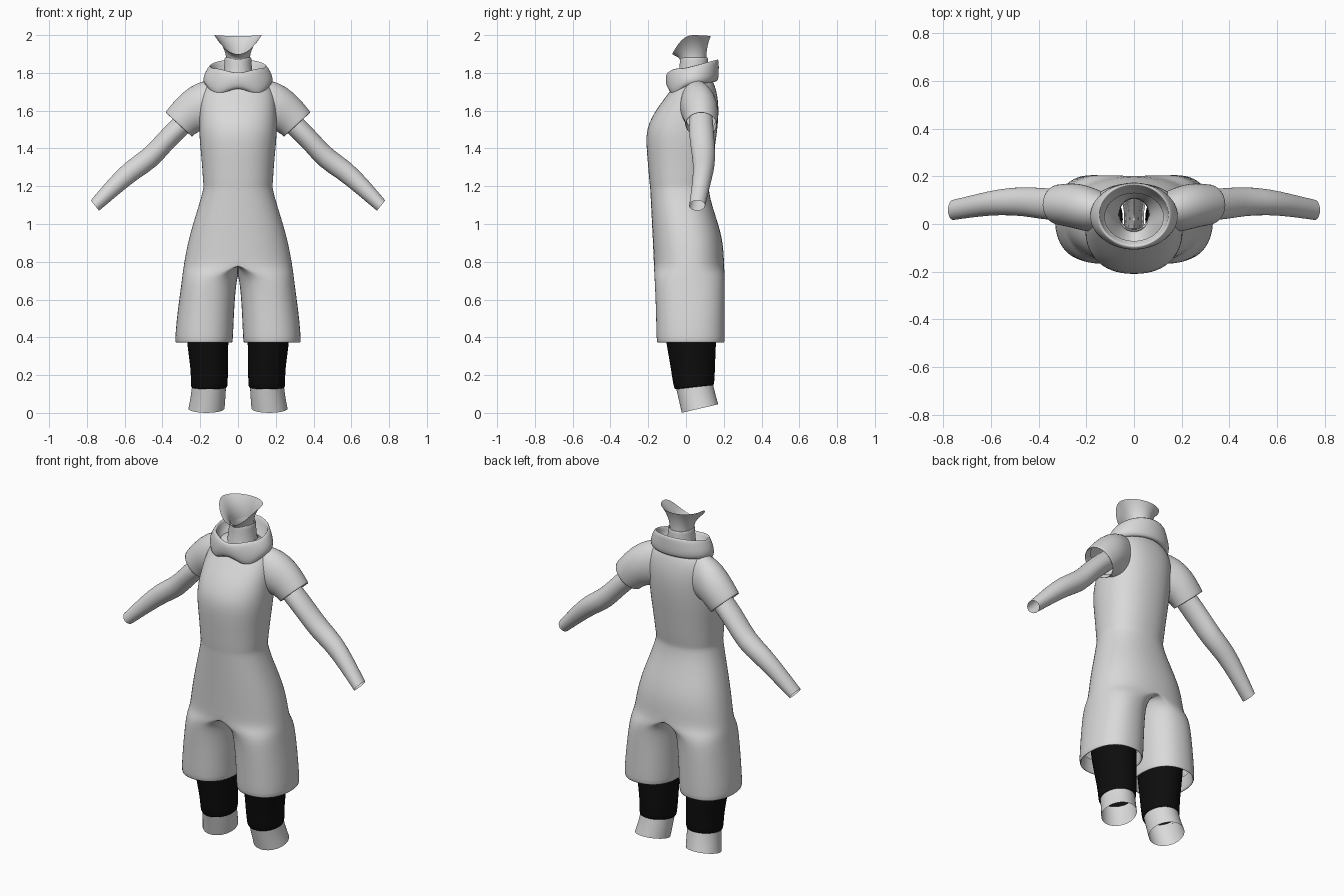
import bpy, bmesh, math
from mathutils import Vector

def material(name, rgb):
    m = bpy.data.materials.new(name)
    m.diffuse_color = (*rgb, 1)
    return m

GREY = material("light_grey", (0.7, 0.7, 0.7))
BLACK = material("black", (0.004, 0.004, 0.004))

def power(v, e):
    return math.copysign(abs(v) ** e, v)

def ring(centre, a, b, n=20):
    """Closed ellipse around centre with half axes a and b."""
    c, a, b = Vector(centre), Vector(a), Vector(b)
    return [c + a * math.cos(2 * math.pi * i / n) + b * math.sin(2 * math.pi * i / n)
            for i in range(n)]

def loft(name, rings, mat, mirror=False, drop_centre=False):
    """Skin closed rings into a smooth open tube."""
    bm = bmesh.new()
    loops = [[bm.verts.new(p) for p in r] for r in rings]
    n = len(loops[0])
    for lo, hi in zip(loops, loops[1:]):
        for i in range(n):
            j = (i + 1) % n
            quad = (lo[i], lo[j], hi[j], hi[i])
            if drop_centre and all(abs(v.co.x) < 0.002 for v in quad):
                continue
            bm.faces.new(quad)
    bmesh.ops.delete(bm, geom=[v for v in bm.verts if not v.link_faces], context='VERTS')
    bmesh.ops.recalc_face_normals(bm, faces=bm.faces)
    for f in bm.faces:
        f.smooth = True
    me = bpy.data.meshes.new(name)
    bm.to_mesh(me)
    bm.free()
    me.materials.append(mat)
    ob = bpy.data.objects.new(name, me)
    bpy.context.collection.objects.link(ob)
    if mirror:
        mod = ob.modifiers.new("mirror", 'MIRROR')
        mod.merge_threshold = 0.001
    sub = ob.modifiers.new("smooth", 'SUBSURF')
    sub.levels = sub.render_levels = 1
    return ob

# Jumpsuit: half body rings (z, x of middle, inner x, outer x, front y, back y)
def half_ring(z, mid, xin, xout, yf, yb, m=14):
    pts = []
    for k in range(2 * m):
        t = math.pi * k / m
        s, c = power(math.sin(t), 0.88), power(-math.cos(t), 0.88)
        if abs(math.sin(t)) < 1e-6:
            s = 0
        x = mid + (xout - mid if s > 0 else mid - xin) * s
        pts.append(Vector((max(x, 0), (yf + yb) / 2 + (yb - yf) / 2 * c, z)))
    return pts

LEGS = [
    (0.45, 0.18, 0.04, 0.315, -0.14, 0.19), (0.375, 0.18, 0.04, 0.322, -0.145, 0.195),
    (0.368, 0.18, 0.03, 0.33, -0.153, 0.203), (0.385, 0.18, 0.026, 0.335, -0.157, 0.206),
    (0.50, 0.175, 0.022, 0.325, -0.159, 0.206), (0.60, 0.17, 0.016, 0.312, -0.162, 0.206),
    (0.68, 0.16, 0.009, 0.301, -0.166, 0.206), (0.725, 0.13, 0.0, 0.296, -0.168, 0.205),
    (0.755, 0.06, 0.0, 0.292, -0.17, 0.204)]
TRUNK = [
    (0.785, 0.288, -0.171, 0.203), (0.85, 0.277, -0.174, 0.2), (0.92, 0.262, -0.177, 0.193),
    (1.0, 0.24, -0.181, 0.172), (1.1, 0.208, -0.186, 0.138), (1.16, 0.191, -0.189, 0.125),
    (1.2, 0.182, -0.191, 0.12), (1.215, 0.186, -0.194, 0.124), (1.3, 0.19, -0.201, 0.138),
    (1.4, 0.2, -0.21, 0.153), (1.47, 0.206, -0.212, 0.163), (1.53, 0.206, -0.2, 0.17),
    (1.6, 0.204, -0.163, 0.174), (1.66, 0.2, -0.118, 0.17), (1.71, 0.187, -0.08, 0.16),
    (1.745, 0.163, -0.055, 0.148), (1.77, 0.125, -0.035, 0.135), (1.79, 0.085, -0.02, 0.115)]
loft("jumpsuit", [half_ring(*r) for r in LEGS]
     + [half_ring(z, 0, 0, w, yf, yb) for z, w, yf, yb in TRUNK],
     GREY, mirror=True, drop_centre=True)

# Limb rings given by top point, bottom point and y range
def limb_ring(tx, tz, bx, bz, yf, yb):
    return ring(((tx + bx) / 2, (yf + yb) / 2, (tz + bz) / 2),
                ((tx - bx) / 2, 0, (tz - bz) / 2), (0, (yb - yf) / 2, 0))

SLEEVE = [
    (0.14, 1.765, 0.14, 1.50, -0.03, 0.14), (0.21, 1.755, 0.195, 1.495, -0.035, 0.166),
    (0.30, 1.698, 0.215, 1.482, -0.016, 0.173), (0.375, 1.606, 0.238, 1.468, -0.006, 0.168),
    (0.387, 1.59, 0.242, 1.46, -0.005, 0.167), (0.38, 1.587, 0.25, 1.466, 0.002, 0.16),
    (0.34, 1.635, 0.225, 1.49, 0.0, 0.16)]
ARM = [
    (0.28, 1.615, 0.20, 1.54, 0.02, 0.14), (0.36, 1.545, 0.272, 1.472, 0.013, 0.147),
    (0.432, 1.468, 0.352, 1.395, 0.02, 0.152), (0.50, 1.392, 0.432, 1.298, 0.034, 0.157),
    (0.60, 1.328, 0.53, 1.24, 0.038, 0.148), (0.69, 1.232, 0.63, 1.158, 0.03, 0.125),
    (0.78, 1.125, 0.735, 1.07, 0.016, 0.102)]
loft("sleeves", [limb_ring(*r) for r in SLEEVE], GREY, mirror=True)
loft("arms", [limb_ring(*r) for r in ARM], GREY, mirror=True)

# Lower legs: front z, back z, x range, y range
def leg_ring(zf, zb, x0, x1, yf, yb):
    return ring(((x0 + x1) / 2, (yf + yb) / 2, (zf + zb) / 2),
                ((x1 - x0) / 2, 0, 0), (0, (yb - yf) / 2, (zb - zf) / 2))

SOCK = [
    (0.62, 0.62, 0.045, 0.285, -0.13, 0.17), (0.45, 0.45, 0.047, 0.278, -0.118, 0.165),
    (0.36, 0.36, 0.05, 0.27, -0.104, 0.16), (0.27, 0.27, 0.052, 0.257, -0.088, 0.156),
    (0.19, 0.2, 0.052, 0.25, -0.075, 0.154), (0.122, 0.145, 0.054, 0.252, -0.064, 0.15),
    (0.125, 0.148, 0.062, 0.245, -0.055, 0.143)]
SHIN = [
    (0.14, 0.16, 0.062, 0.244, -0.056, 0.143), (0.08, 0.105, 0.064, 0.25, -0.042, 0.155),
    (0.0, 0.046, 0.07, 0.264, -0.024, 0.172)]
loft("socks", [leg_ring(*r) for r in SOCK], BLACK, mirror=True)
loft("shins", [leg_ring(*r) for r in SHIN], GREY, mirror=True)

# Cowl collar: tilted rings, with two drooping folds at the front
def collar_ring(rx, yf, yb, zf, zb, droop, n=40):
    pts = []
    for i in range(n):
        t = 2 * math.pi * i / n
        s, c = math.sin(t), -math.cos(t)
        z = zf + (zb - zf) * (c + 1) / 2
        fold = math.exp(-((abs(math.atan2(s, -c)) - 0.7) / 0.4) ** 2)
        pts.append(Vector((rx * s, (yf + yb) / 2 + (yb - yf) / 2 * c, z - droop * fold)))
    return pts

COLLAR = [
    (0.12, -0.045, 0.13, 1.745, 1.775, 0.03), (0.15, -0.075, 0.15, 1.715, 1.75, 0.04),
    (0.178, -0.098, 0.168, 1.72, 1.755, 0.045), (0.188, -0.108, 0.174, 1.75, 1.785, 0.035),
    (0.172, -0.108, 0.174, 1.785, 1.83, 0.01), (0.152, -0.1, 0.174, 1.802, 1.872, -0.012),
    (0.143, -0.088, 0.163, 1.802, 1.874, -0.012), (0.142, -0.075, 0.152, 1.775, 1.82, 0),
    (0.12, -0.05, 0.13, 1.75, 1.78, 0)]
loft("collar", [collar_ring(*r) for r in COLLAR], GREY)

# Neck band: short choker around the neck
BAND = [(1.76, 0.085), (1.82, 0.074), (1.87, 0.073), (1.882, 0.071), (1.882, 0.064), (1.85, 0.062)]
loft("neck_band", [ring((0, 0.042, z), (r, 0, 0), (0, r * 1.04, 0)) for z, r in BAND], GREY)

# Neck flaring into an open jaw, rim low at the chin and high at sides and back
def jaw_ring(rx, yf, yb, zf, zs, zb, n=28):
    pts = []
    for i in range(n):
        t = 2 * math.pi * i / n
        s, c = math.sin(t), -math.cos(t)
        z = zs + ((zf - zs) * c ** 2 if c < 0 else (zb - zs) * c ** 2)
        pts.append(Vector((rx * s, (yf + yb) / 2 + (yb - yf) / 2 * c, z)))
    return pts

JAW = [
    (0.062, -0.025, 0.11, 1.80, 1.80, 1.80), (0.062, -0.027, 0.108, 1.855, 1.86, 1.86),
    (0.064, -0.034, 0.108, 1.876, 1.90, 1.90), (0.082, -0.05, 0.115, 1.886, 1.945, 1.945),
    (0.106, -0.064, 0.124, 1.892, 1.978, 1.975), (0.126, -0.074, 0.132, 1.898, 2.0, 1.995)]
loft("neck_and_jaw", [jaw_ring(*r) for r in JAW], GREY)
